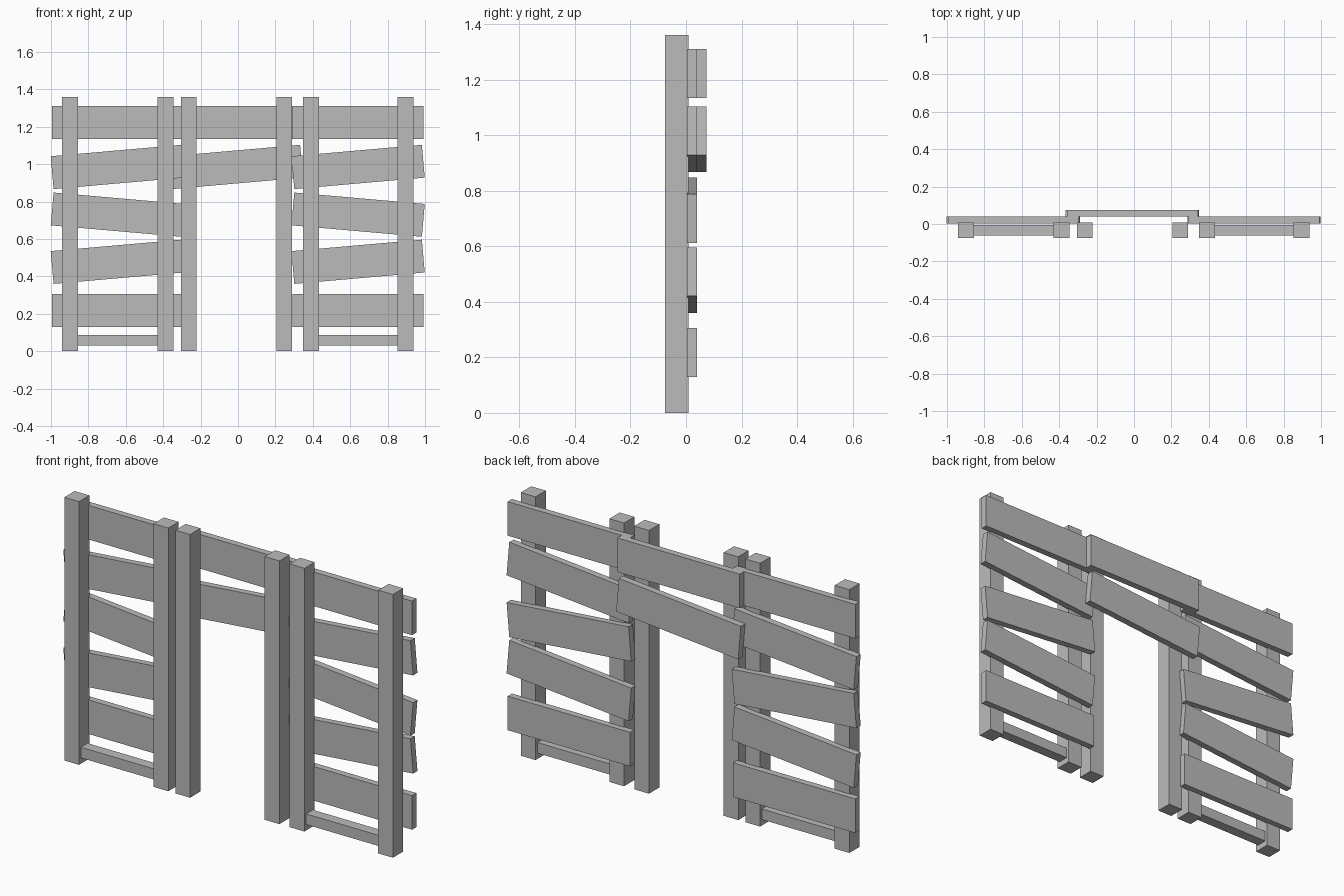
import bpy
import math

default_cube = bpy.data.objects.get("Cube")
if default_cube:
    bpy.data.objects.remove(default_cube, do_unlink=True)

# One plain grey for every board
grey = bpy.data.materials.new("plain_grey")
grey.use_nodes = True
colour = (0.5, 0.5, 0.5, 1)
grey.diffuse_color = colour
grey.node_tree.nodes["Principled BSDF"].inputs["Base Color"].default_value = colour


def board(name, centre, size, tilt=0):
    """Box of the given size; positive tilt raises its +x end."""
    bpy.ops.mesh.primitive_cube_add(size=1, location=centre)
    obj = bpy.context.object
    obj.name = name
    obj.scale = size
    obj.rotation_euler.y = -math.radians(tilt)
    obj.data.materials.append(grey)
    return obj


# Upright posts
HEIGHT, POST = 1.36, 0.084
for i, x in enumerate((-0.898, -0.388, -0.263, 0.247, 0.39, 0.896)):
    board(f"post_{i + 1}", (x, -0.033, HEIGHT / 2), (POST, POST, HEIGHT))

# Low rails between the outer posts
for name, x0, x1 in (("right_rail", -0.898, -0.388), ("left_rail", 0.39, 0.896)):
    board(name, ((x0 + x1) / 2, -0.033, 0.058), (x1 - x0 - POST, 0.055, 0.055))

# Planks of the side panels: height and tilt of each row
LENGTH, WIDTH = 0.7, 0.176
rows = ((0.217, 0), (0.478, 5), (0.73, -5), (0.985, 5), (1.222, 0))
for side, x in (("right", -0.645), ("left", 0.642)):
    for i, (z, tilt) in enumerate(rows):
        board(f"{side}_plank_{i + 1}", (x, 0.0215, z), (LENGTH, 0.035, WIDTH), tilt)

# Planks bridging the doorway behind the two upper rows
for i, (z, tilt) in enumerate(rows[3:]):
    board(f"doorway_plank_{i + 1}", (-0.009, 0.0565, z), (LENGTH, 0.035, WIDTH), tilt)
